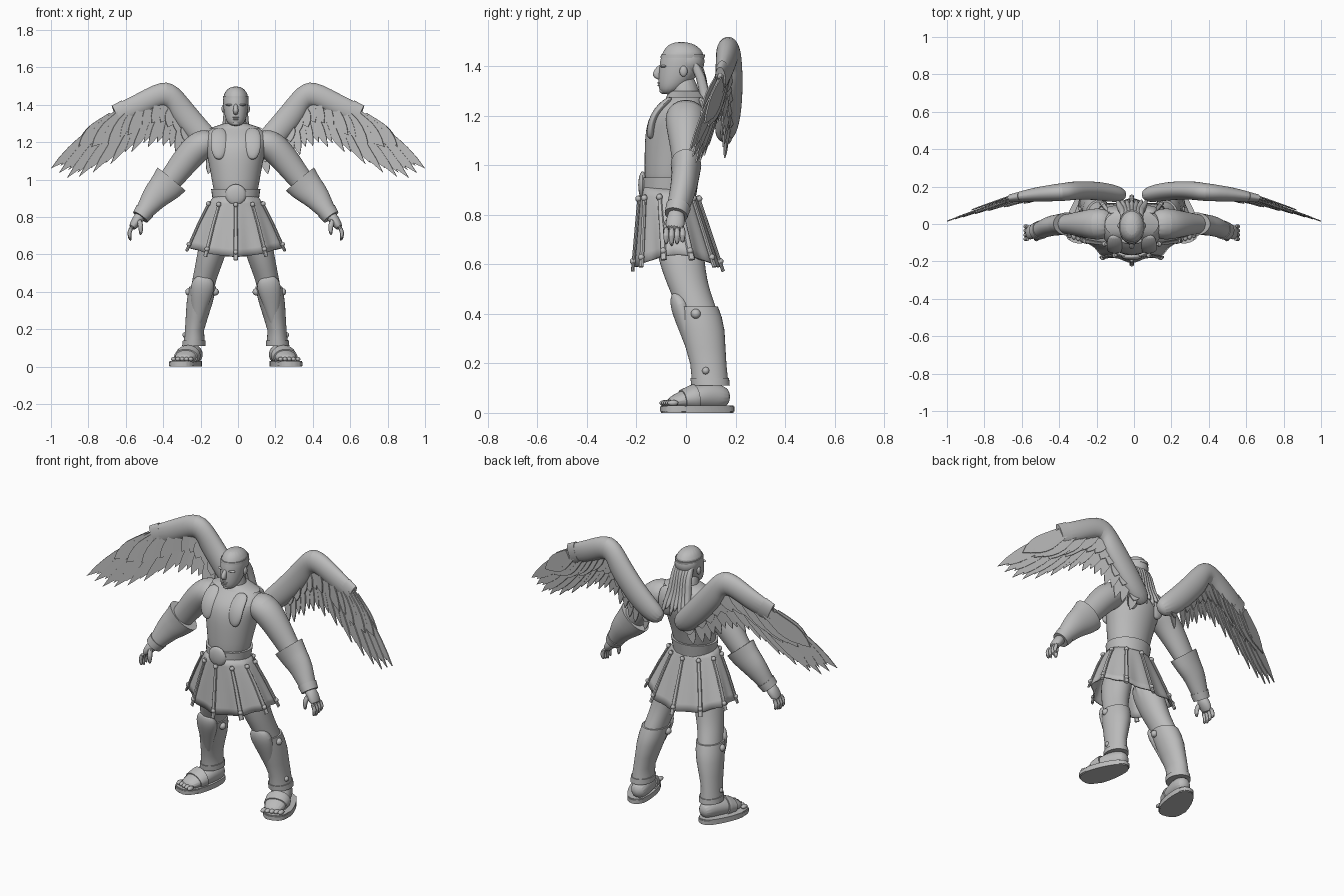
import bpy, bmesh
from math import sin, cos, pi, radians, sqrt
from mathutils import Vector, Matrix

if "Cube" in bpy.data.objects:
    bpy.data.objects.remove(bpy.data.objects["Cube"])

GREY = (0.5, 0.5, 0.5, 1)
stone = bpy.data.materials.new("stone grey")
stone.use_nodes = True
stone.diffuse_color = GREY
stone.node_tree.nodes["Principled BSDF"].inputs["Base Color"].default_value = GREY

BODY_X = -0.012          # the figure stands slightly off the wing centre
SIDEWAYS, BACKWARD, UPWARD = Matrix.Identity(3)


def finish(name, bm, mirror=False, subdiv=0, shift=BODY_X, thickness=0, angle=40):
    """Turn a bmesh into a shaded object with its modifiers."""
    bmesh.ops.recalc_face_normals(bm, faces=bm.faces[:])
    mesh = bpy.data.meshes.new(name)
    bm.to_mesh(mesh)
    bm.free()
    mesh.materials.append(stone)
    part = bpy.data.objects.new(name, mesh)
    bpy.context.collection.objects.link(part)
    part.location.x = shift
    if mirror:
        part.modifiers.new("mirror", 'MIRROR')
    if thickness:
        part.modifiers.new("thickness", 'SOLIDIFY').thickness = thickness
    if subdiv:
        smooth = part.modifiers.new("smooth", 'SUBSURF')
        smooth.levels = smooth.render_levels = subdiv
    bpy.ops.object.select_all(action='DESELECT')
    part.select_set(True)
    bpy.context.view_layer.objects.active = part
    bpy.ops.object.shade_smooth_by_angle(angle=radians(angle))


def point_along(path, fraction):
    """Interpolate the tuples of a path, evenly by index."""
    place = fraction * (len(path) - 1)
    index = min(int(place), len(path) - 2)
    blend = place - index
    return [a + (b - a) * blend for a, b in zip(path[index], path[index + 1])]


def add_loft(bm, rings, sides=16, facing=BACKWARD, flat=False):
    """Skin rings of (x, y, z, half width, half depth); one radius makes a circle."""
    centres = [Vector(ring[:3]) for ring in rings]
    last = len(rings) - 1
    loops = []
    for index, ring in enumerate(rings):
        tangent = centres[min(index + 1, last)] - centres[max(index - 1, 0)]
        tangent = UPWARD if flat else tangent.normalized()
        across = tangent.cross(facing).normalized()
        wide, deep = across * ring[3], across.cross(tangent) * ring[-1]
        turns = [side * 2 * pi / sides for side in range(sides)]
        loops.append([bm.verts.new(centres[index] + wide * cos(turn) + deep * sin(turn))
                      for turn in turns])
    for low, high in zip(loops, loops[1:]):
        for side in range(sides):
            bm.faces.new((low[side - 1], low[side], high[side], high[side - 1]))
    bm.faces.new(loops[0])
    bm.faces.new(loops[-1])


def loft(name, rings, mirror=False, subdiv=2, shift=BODY_X, **shape):
    bm = bmesh.new()
    add_loft(bm, rings, **shape)
    finish(name, bm, mirror, subdiv, shift)


def sleeve(name, path, start, stop, grow, flare=0, **options):
    """A shell worn over part of a lofted path, flaring sideways towards its start."""
    rings = []
    for step in range(7):
        ring = point_along(path, start + (stop - start) * step / 6)
        widening = grow + flare * (1 - step / 6)
        rings.append((*ring[:3], ring[3] + widening, ring[-1] + grow))
    loft(name, rings, subdiv=0, sides=32, **options)


def add_ball(bm, centre, size):
    bmesh.ops.create_uvsphere(bm, u_segments=16, v_segments=10, radius=1,
                              matrix=Matrix.LocRotScale(Vector(centre), None, Vector(size)))


def balls(name, *items, mirror=False):
    bm = bmesh.new()
    for centre, size in items:
        add_ball(bm, centre, size)
    finish(name, bm, mirror)


def add_plate(bm, outline, origin, forward, across, thickness):
    """Extrude a flat outline given in the forward and across directions."""
    drop = forward.cross(across).normalized() * thickness
    top = [bm.verts.new(origin + forward * a + across * b + drop / 2) for a, b in outline]
    low = [bm.verts.new(corner.co - drop) for corner in top]
    bm.faces.new(top)
    bm.faces.new(low[::-1])
    for index in range(len(top)):
        bm.faces.new((top[index - 1], low[index - 1], low[index], top[index]))


# Torso, neck and head
TORSO = ((0, -.07, .86, .11, .1), (0, -.06, 1, .13, .11), (0, -.03, 1.15, .16, .14),
         (0, -.02, 1.22, .18, .12), (0, 0, 1.27, .15, .08), (0, 0, 1.3, .06, .06))
HEAD = ((0, -.075, 1.285, .035, .03), (0, -.045, 1.33, .06, .07), (0, -.02, 1.4, .07, .09),
        (0, -.01, 1.46, .07, .09), (0, -.02, 1.5, .03, .04))
loft("torso", TORSO, flat=True)
loft("neck", ((0, 0, 1.2, .08), (0, 0, 1.28, .06), (0, -.02, 1.38, .05)), flat=True)
loft("head", HEAD, flat=True)
loft("nose", ((0, -.095, 1.41, .01, .015), (0, -.125, 1.365, .016, .02), (0, -.105, 1.345, .01)), flat=True)
balls("brows", ((.03, -.09, 1.4), (.025, .014, .006)), mirror=True)
balls("ears", ((.066, -.01, 1.38), (.01, .016, .022)), mirror=True)
balls("mouth", ((0, -.103, 1.333), (.02, .014, .004)), ((0, -.101, 1.323), (.017, .014, .005)))
balls("chin", ((0, -.09, 1.302), (.022, .018, .014)))

# Hair: cap, headband and hanging locks
balls("hair_cap", ((0, .005, 1.42), (.068, .07, .065)))
sleeve("headband", HEAD, .64, .7, -.001, flat=True)
bm = bmesh.new()
for lock in range(-3, 4):
    x = lock * .015
    tip_height = 1.17 - .04 * (lock % 2)
    add_loft(bm, ((x, .04 - abs(x) / 2, 1.43, .016), (x, .065, 1.36, .022), (x * 1.2, .075, 1.26, .022),
                  (x * 1.6, .11, 1.2, .016), (x * 1.8, .13, tip_height, .004)), sides=8)
finish("hair_locks", bm, subdiv=1)

# Collar and the lappets that follow the torso surface
sleeve("collar", TORSO, .82, 1, .004, flat=True)
for name, face in (("front_lappets", -1), ("back_lappets", 1)):
    rings = []
    for fraction, width in ((.84, .04), (.6, .045), (.42, .045), (.34, .02)):
        _, y, z, wide, deep = point_along(TORSO, fraction)
        bulge = deep * sqrt(1 - (.09 / wide) ** 2)
        rings.append((.09, y + face * bulge, z, width, .015))
    loft(name, rings, mirror=True)

# Arms, bracers and hands
ARM = ((.1, 0, 1.21, .06, .07), (.18, 0, 1.195, .085, .09), (.25, 0, 1.13, .08, .075),
       (.36, 0, .98, .062, .05), (.43, -.01, .91, .054, .045), (.51, -.04, .8, .034, .034))
loft("arms", ARM, mirror=True)
sleeve("bracers", ARM, .57, .96, .008, flare=.025, mirror=True)
sleeve("wrist_cuffs", ARM, .94, 1, .013, mirror=True)
bm = bmesh.new()
add_loft(bm, ((.5, -.04, .82, .03), (.53, -.04, .78, .03, .04), (.56, -.05, .735, .02, .04)))
for finger in range(4):
    y = finger * .022 - .08
    fingertip = .67 + .008 * abs(finger - 1)
    add_loft(bm, ((.55, y, .755, .013), (.575, y, .715, .013), (.56, y, fingertip, .009)), sides=8)
add_loft(bm, ((.52, -.06, .79, .018), (.505, -.085, .75, .015), (.51, -.08, .7, .009)), sides=8)
finish("hands", bm, mirror=True, subdiv=1)


# Skirt, belt, buckle and studded straps
def skirt_point(turn, fall, out=0.0):
    pleat = .008 * fall * cos(turn * 10) + out
    wide, deep = .12 + .135 * fall ** .85 + pleat, .105 + .06 * fall + pleat
    height = .91 - fall * (.27 + .05 * cos(turn) ** 2)
    return Vector((wide * sin(turn), .04 * fall - .075 - deep * cos(turn), height))


AROUND, DOWN = 80, 8
bm = bmesh.new()
grid = [[bm.verts.new(skirt_point(column * 2 * pi / AROUND, row / DOWN)) for column in range(AROUND)]
        for row in range(DOWN + 1)]
for upper, lower in zip(grid, grid[1:]):
    for column in range(AROUND):
        bm.faces.new((upper[column - 1], upper[column], lower[column], lower[column - 1]))
finish("skirt", bm, thickness=.008)

bm = bmesh.new()
for strap in range(10):
    turn = strap * pi / 5
    outward = Vector((sin(turn), -cos(turn), 0))
    add_loft(bm, [(*skirt_point(turn, fall, .006), .008 + fall * .005, .007)
                  for fall in (.1, .5, 1.06)], sides=8, facing=outward)
    for fall in (.14, .93):
        add_ball(bm, skirt_point(turn, fall, .008), [.013] * 3)
finish("skirt_straps", bm)
sleeve("belt", TORSO, .03, .13, .009, flat=True)
balls("belt_buckle", ((0, -.175, .92), (.056, .018, .056)))

# Legs, greaves and knee guards
LEG = ((.09, -.04, .76, .09, .11), (.14, -.01, .56, .075, .088), (.17, .03, .46, .064, .08),
       (.19, .062, .36, .064, .084), (.22, .09, .2, .043, .065), (.225, .1, .1, .05, .065))
loft("legs", LEG, mirror=True, flat=True)
sleeve("greaves", LEG, .46, .98, .008, mirror=True, flat=True)
sleeve("ankle_cuffs", LEG, .92, .98, .013, mirror=True, flat=True)
loft("knee_guards", ((.165, -.052, .485, .035, .012), (.175, -.02, .44, .075, .05), (.195, .005, .33, .045, .03),
                     (.21, .04, .18, .01)), mirror=True)
balls("greave_studs", ((.25, .04, .4), [.02] * 3), ((.11, .03, .4), [.02] * 3),
      ((.27, .08, .17), [.015] * 3), mirror=True)

# Feet and sandals
FOOT = ((.21, .18, .06, .04, .04), (.23, .1, .07, .055, .06), (.255, .03, .06, .065, .05),
        (.285, -.08, .04, .055, .02))
loft("feet", FOOT, mirror=True, facing=UPWARD)
sleeve("sandal_straps", FOOT, .64, .8, .004, mirror=True, facing=UPWARD)
bm = bmesh.new()
for toe in range(5):
    add_ball(bm, (.24 + toe * .023, toe * .008 - .085, .04), (.014, .022, .012))
finish("toes", bm, mirror=True)
toeward = Vector((.3, -1, 0)).normalized()
outline = []
for corner in range(28):
    turn = corner * pi / 14
    rounded = abs(sin(turn)) ** .7 * (1 if sin(turn) > 0 else -1)
    outline.append((.154 * cos(turn), rounded * (.075 + .015 * cos(turn))))
bm = bmesh.new()
add_plate(bm, outline, Vector((.262, .047, .015)), toeward, UPWARD.cross(toeward), .03)
bmesh.ops.bevel(bm, geom=bm.edges[:], offset=.005, segments=2, affect='EDGES')
finish("sandal_soles", bm, mirror=True)

# Wing arms: thick root rising to a sharp bend, then a tapering covered forearm
WING = ((.05, .15, 1.11, .05, .04), (.14, .17, 1.18, .07, .05), (.23, .18, 1.28, .07, .05),
        (.32, .18, 1.39, .07, .05), (.375, .17, 1.485, .075, .05), (.52, .16, 1.4, .06, .04),
        (.67, .135, 1.335, .06, .022))
loft("wing_arms", WING, mirror=True, shift=0)
sleeve("wing_cuffs", WING, .92, .98, -.002, flare=.004, mirror=True, shift=0)

# Feathers fan out from the wing arm to this trailing edge, given as x and z
TIPS = ((.16, 1.03), (.23, 1.04), (.3, 1.11), (.4, 1.18), (.53, 1.17), (.74, 1.05), (.9, 1), (1, 1.06))
half = [(step / 6, min(1, .6 + step / 8) * (1 - (step / 6) ** 4)) for step in range(7)]
BLADE = half + [(a, -b) for a, b in half[-2::-1]]


def feather_row(name, count, reach, width, lift):
    bm = bmesh.new()
    for index in range(count):
        spread = (index / (count - 1)) ** .65
        root = Vector(point_along(WING, .15 + .85 * spread)[:3])
        x, z = point_along(TIPS, spread)
        tip = Vector((x, .16 - .145 * x * x, z))
        uneven = 1 if index == count - 1 else 1 - .09 * (index % 2)
        length = (tip - root) * reach * uneven
        across = length.cross(BACKWARD + SIDEWAYS * .3).normalized() * width * (1 + spread / 4)
        add_plate(bm, BLADE, root + BACKWARD * (lift + .004 * (index % 2)), length, across, .006)
    finish(name, bm, mirror=True, shift=0, angle=25)


feather_row("flight_feathers", 23, 1, .028, 0)
feather_row("back_covert_feathers", 15, .6, .038, .012)
feather_row("front_covert_feathers", 15, .55, .038, -.012)
